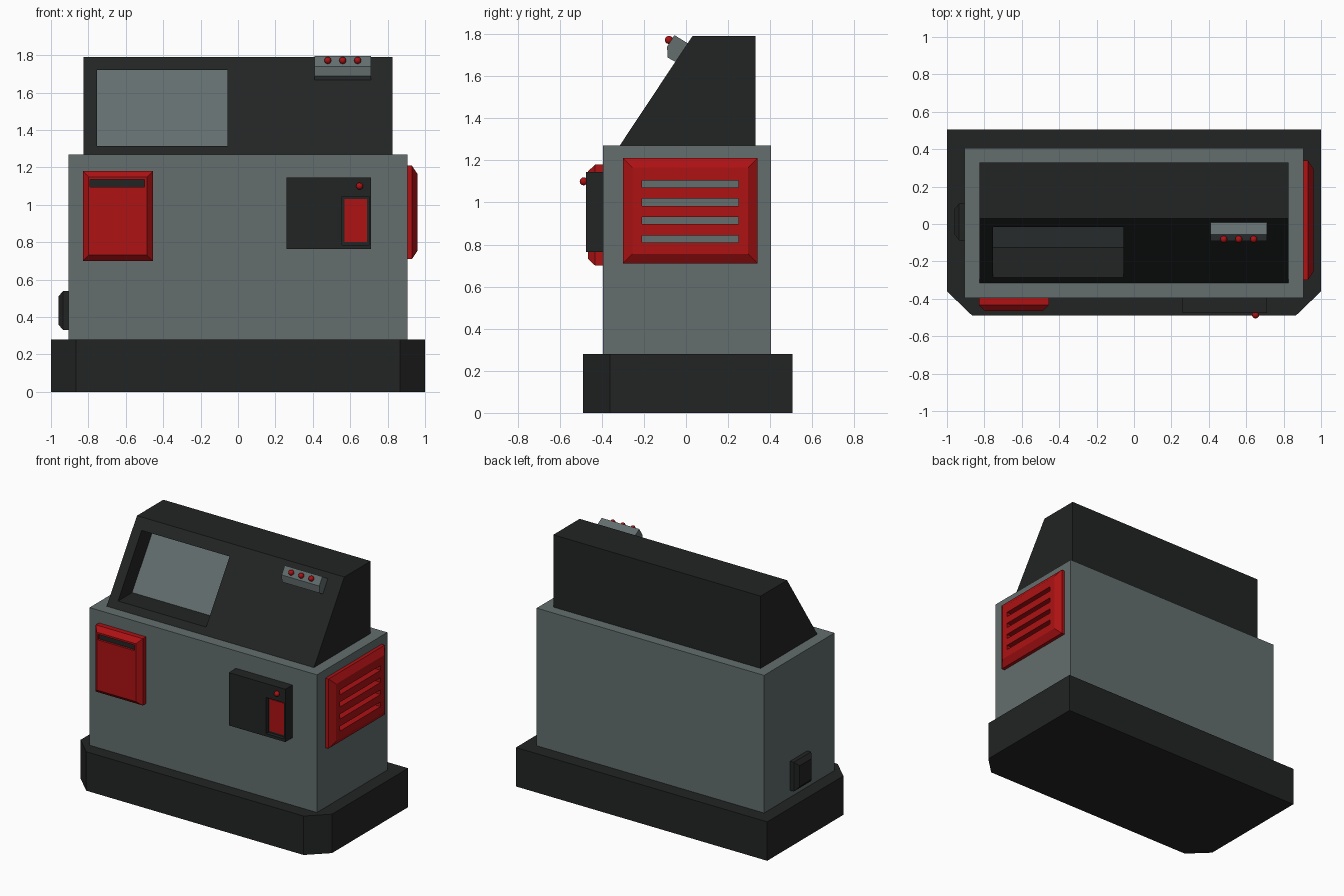
import bpy, bmesh, math
from mathutils import Vector

if "Cube" in bpy.data.objects:
    bpy.data.objects.remove(bpy.data.objects["Cube"])


def material(name, rgb):
    m = bpy.data.materials.new(name)
    m.diffuse_color = (*rgb, 1)
    m.use_nodes = True
    m.node_tree.nodes["Principled BSDF"].inputs["Base Color"].default_value = m.diffuse_color
    return m


GREY = material("slate_grey", (0.125, 0.155, 0.155))
BLACK = material("black", (0.016, 0.018, 0.017))
RED = material("red", (0.42, 0.006, 0.007))

AXES = {"x": lambda d, u, v: (d, u, v),
        "y": lambda d, u, v: (u, d, v),
        "z": lambda d, u, v: (u, v, d)}


def loft(name, axis, rings, mat=None):
    """Closed solid through matching outlines; rings = [(depth, [(u, v), ...]), ...]"""
    bm = bmesh.new()
    loops = [[bm.verts.new(AXES[axis](d, u, v)) for u, v in pts] for d, pts in rings]
    n = len(loops[0])
    bm.faces.new(loops[0])
    bm.faces.new(loops[-1])
    for a, b in zip(loops, loops[1:]):
        for i in range(n):
            j = (i + 1) % n
            bm.faces.new((a[i], a[j], b[j], b[i]))
    bmesh.ops.recalc_face_normals(bm, faces=bm.faces)
    me = bpy.data.meshes.new(name)
    bm.to_mesh(me)
    bm.free()
    ob = bpy.data.objects.new(name, me)
    bpy.context.collection.objects.link(ob)
    if mat:
        me.materials.append(mat)
    return ob


def prism(name, axis, pts, a, b, mat=None):
    return loft(name, axis, [(a, pts), (b, pts)], mat)


def rect(u0, u1, v0, v1, inset=0.0):
    return [(u0 + inset, v0 + inset), (u1 - inset, v0 + inset),
            (u1 - inset, v1 - inset), (u0 + inset, v1 - inset)]


def panel(name, axis, box, depths, inset, mat):
    """Wall panel with straight sides and a chamfered front edge"""
    back, mid, front = depths
    return loft(name, axis, [(back, rect(*box)), (mid, rect(*box)),
                             (front, rect(*box, inset))], mat)


def cut(ob, cutter):
    cutter.hide_render = True
    mod = ob.modifiers.new("cut", "BOOLEAN")
    mod.object = cutter
    mod.operation = "DIFFERENCE"
    mod.solver = "EXACT"
    bpy.context.view_layer.objects.active = ob
    bpy.ops.object.modifier_apply(modifier="cut")
    bpy.data.objects.remove(cutter)


def button(name, loc, direction, radius=0.019):
    bpy.ops.mesh.primitive_uv_sphere_add(segments=12, ring_count=8, radius=radius, location=loc)
    ob = bpy.context.object
    ob.name = name
    ob.rotation_euler = Vector(direction).to_track_quat("Z", "Y").to_euler()
    ob.data.materials.append(RED)
    bpy.ops.object.shade_smooth_by_angle(angle=math.radians(50))


# plinth with clipped front corners
prism("plinth", "z", [(-0.865, -0.49), (0.865, -0.49), (1, -0.36), (1, 0.505),
                      (-1, 0.505), (-1, -0.36)], 0, 0.28, BLACK)

# main cabinet
prism("cabinet", "z", rect(-0.905, 0.905, -0.395, 0.405), 0.28, 1.27, GREY)

# sloped console with the screen recess pushed straight back
console = prism("console", "x", [(-0.315, 1.27), (0.03, 1.79), (0.33, 1.79), (0.33, 1.27)],
                -0.825, 0.825, BLACK)
SLOPE = 0.345 / 0.52


def slope_y(z):
    return -0.315 + (z - 1.27) * SLOPE


def slab(name, front, back, mat=None):
    z0, z1 = 1.315, 1.72
    return prism(name, "x", [(slope_y(z0) + front, z0), (slope_y(z1) + front, z1),
                             (slope_y(z1) + back, z1), (slope_y(z0) + back, z0)],
                 -0.755, -0.055, mat)


cut(console, slab("screen_cutter", -0.1, 0.165))
slab("screen", 0.16, 0.17, GREY)

# button box on the slope
prism("button_box", "x", [(0.01, 1.755), (-0.055, 1.795), (-0.09, 1.74),
                          (-0.087, 1.688), (-0.05, 1.668)], 0.41, 0.71, GREY)
for i in range(3):
    button(f"console_button_{i + 1}", (0.48 + 0.08 * i, -0.081, 1.772), (-0, -0.84, 0.54))

# red receiver box with a dark slot
receiver = panel("receiver_box", "y", (-0.83, -0.455, 0.70, 1.18),
                 (-0.395, -0.432, -0.465), 0.032, RED)
slot = rect(-0.79, -0.50, 1.095, 1.135)
cut(receiver, prism("slot_cutter", "y", slot, -0.5, -0.445))
prism("receiver_slot", "y", slot, -0.45, -0.44, BLACK)

# black control box with a recessed red flap and a button
control = prism("control_box", "y", rect(0.26, 0.71, 0.765, 1.145), -0.395, -0.476, BLACK)
cut(control, prism("flap_cutter", "y", rect(0.557, 0.70, 0.785, 1.045), -0.55, -0.45))
prism("control_flap", "y", rect(0.57, 0.69, 0.80, 1.03), -0.445, -0.456, RED)
button("control_button", (0.65, -0.486, 1.10), (0, -1, 0))

# red side vent with four through slots
vent = panel("side_vent", "x", (-0.30, 0.34, 0.71, 1.21), (0.905, 0.93, 0.96), 0.045, RED)
for i in range(4):
    z = 1.088 - 0.087 * i
    cut(vent, prism("vent_cutter", "x", rect(-0.21, 0.25, z - 0.017, z + 0.017), 0.88, 1.0))

# small socket low on the left side
panel("side_socket", "x", (-0.087, 0.11, 0.33, 0.54), (-0.905, -0.935, -0.96), 0.03, BLACK)
